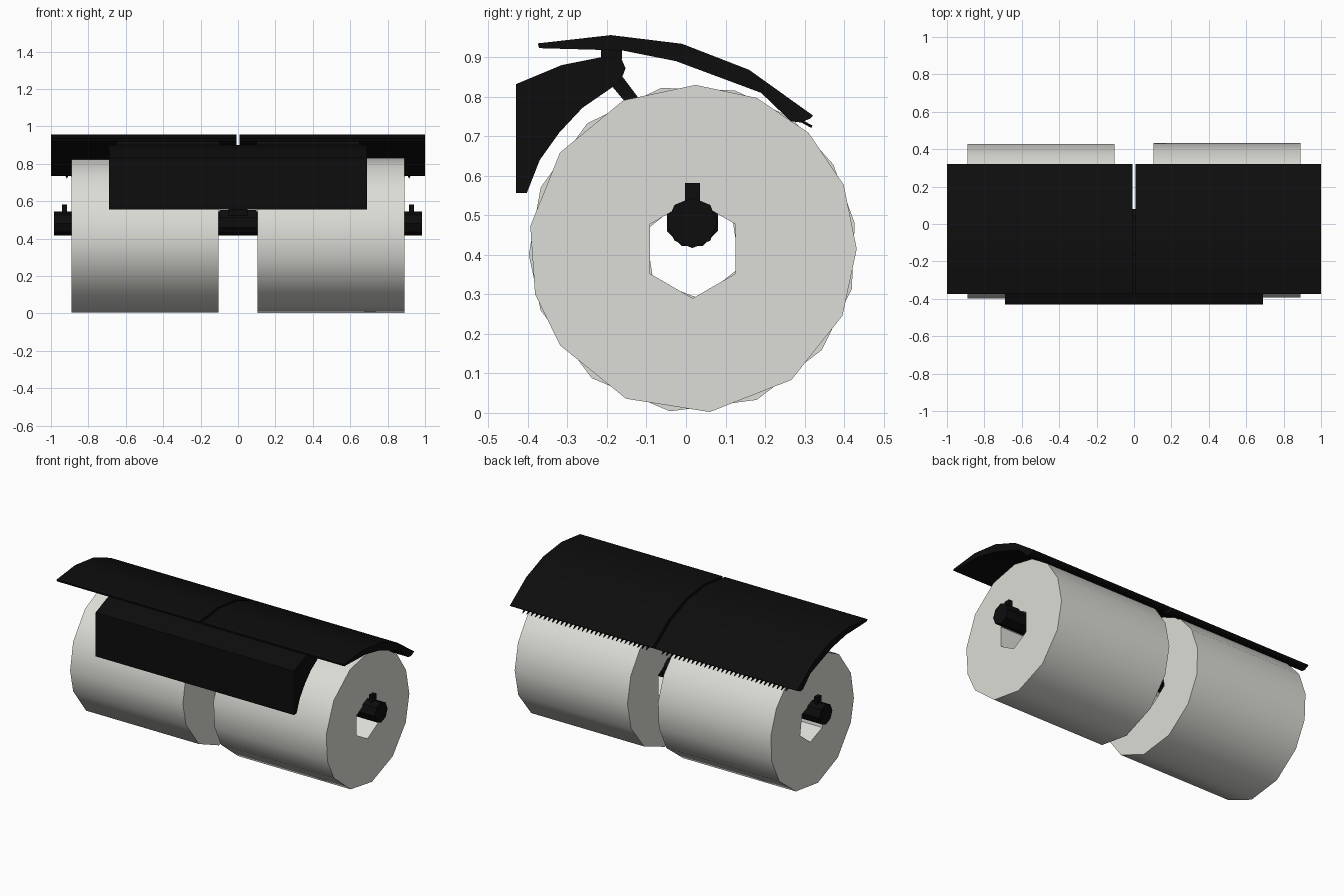
import bpy, bmesh
from math import cos, sin, pi, radians
from mathutils import Vector

cube = bpy.data.objects.get("Cube")
if cube:
    bpy.data.objects.remove(cube, do_unlink=True)


def material(name, rgb):
    m = bpy.data.materials.new(name)
    m.use_nodes = True
    m.diffuse_color = (*rgb, 1)
    b = m.node_tree.nodes["Principled BSDF"]
    b.inputs["Base Color"].default_value = (*rgb, 1)
    b.inputs["Roughness"].default_value = 0.6
    return m


PAPER = material("paper white", (0.72, 0.72, 0.68))
BLACK = material("black plastic", (0.004, 0.004, 0.004))


def finish(name, bm, mat, smooth=None):
    bmesh.ops.recalc_face_normals(bm, faces=bm.faces)
    mesh = bpy.data.meshes.new(name)
    bm.to_mesh(mesh)
    bm.free()
    mesh.materials.append(mat)
    ob = bpy.data.objects.new(name, mesh)
    bpy.context.collection.objects.link(ob)
    if smooth:
        bpy.ops.object.select_all(action="DESELECT")
        ob.select_set(True)
        bpy.context.view_layer.objects.active = ob
        bpy.ops.object.shade_smooth_by_angle(angle=radians(smooth))
    return ob


def prism(name, loops, x0, x1, mat, smooth=None):
    """Extrude y-z outlines along x; later loops are holes."""
    bm = bmesh.new()
    ends = [[], []]
    for loop in loops:
        rings = [[bm.verts.new((x, y, z)) for y, z in loop] for x in (x0, x1)]
        n = len(loop)
        for i in range(n):
            j = (i + 1) % n
            bm.faces.new((rings[0][i], rings[0][j], rings[1][j], rings[1][i]))
        for k in (0, 1):
            ends[k] += [bm.edges.get((rings[k][i], rings[k][(i + 1) % n])) for i in range(n)]
    for k in (0, 1):
        bmesh.ops.triangle_fill(bm, edges=ends[k], use_beauty=True,
                                normal=Vector((1, 0, 0)))
    return finish(name, bm, mat, smooth)


def ngon(cy, cz, r, n, start):
    return [(cy + r * cos(start + 2 * pi * i / n), cz + r * sin(start + 2 * pi * i / n))
            for i in range(n)]


# Paper rolls: uneven fourteen-sided tubes with a six-sided core
CY, CZ, R = 0.017, 0.415, 0.415
corner_angles = [-84, -53, -24, 0, 23, 45, 67, 89, 115, 144, 172, 196, 216, 246]


def roll_outline(turn):
    return [(CY + R * cos(radians(a + turn)), CZ + R * sin(radians(a + turn)))
            for a in corner_angles]


prism("left_roll", [roll_outline(0), ngon(CY, CZ, 0.125, 6, pi / 2)],
      0.105, 0.89, PAPER, 40)
prism("right_roll", [roll_outline(-14), ngon(CY, CZ, 0.128, 6, pi / 2 + 0.15)],
      -0.89, -0.105, PAPER, 40)

# Spindle carrying both rolls
prism("spindle", [ngon(0.016, 0.481, 0.064, 8, pi / 2)], -0.985, 0.985, BLACK)

# Wall bracket across the front
bracket = [(-0.43, 0.556), (-0.43, 0.832), (-0.315, 0.88), (-0.215, 0.9),
           (-0.165, 0.9), (-0.153, 0.872), (-0.165, 0.84), (-0.185, 0.825),
           (-0.262, 0.772), (-0.32, 0.71), (-0.37, 0.64), (-0.403, 0.556)]
prism("bracket", [bracket], -0.69, 0.69, BLACK)

# Arm between the rolls from bracket to spindle
arm = [(-0.19, 0.83), (-0.16, 0.85), (-0.1, 0.77), (0.04, 0.53),
       (0.04, 0.44), (-0.03, 0.44), (-0.04, 0.55), (-0.14, 0.77)]
prism("centre_arm", [arm], -0.05, 0.05, BLACK)
prism("centre_hub", [ngon(0.016, 0.487, 0.07, 8, pi / 8)], -0.1, 0.1, BLACK)

lid = [(-0.375, 0.935), (-0.19, 0.956), (-0.01, 0.934), (0.16, 0.868),
       (0.322, 0.752), (0.315, 0.745), (0.29, 0.735), (0.265, 0.738),
       (0.19, 0.81), (-0.025, 0.89), (-0.16, 0.917), (-0.372, 0.923)]
hinge = [(-0.215, 0.895), (-0.215, 0.925), (-0.162, 0.925), (-0.162, 0.895)]
tab = [(-0.003, 0.52), (-0.003, 0.582), (0.035, 0.582), (0.035, 0.52)]

for side, s in (("left", 1), ("right", -1)):
    # Curved lid, its hinge and the stop tabs on the spindle end
    prism(side + "_lid", [lid], 0.008 * s, s, BLACK, 25)
    prism(side + "_hinge", [hinge], 0.1 * s, 0.65 * s, BLACK)
    prism(side + "_tab", [tab], 0.915 * s, 0.94 * s, BLACK)

    # Serrated cutting strip on the back edge of the lid
    bm = bmesh.new()
    teeth, x0, x1 = 30, 0.04, 0.93
    step = (x1 - x0) / teeth
    for i in range(teeth):
        a = x0 + i * step
        pts = [(a, 0.27, 0.755), (a + step, 0.27, 0.755), (a + step / 2, 0.32, 0.727)]
        low, high = [[bm.verts.new((s * x, y - d / 2, z - d)) for x, y, z in pts]
                     for d in (0.006, 0)]
        bm.faces.new(low)
        bm.faces.new(high)
        for k in range(3):
            m = (k + 1) % 3
            bm.faces.new((low[k], low[m], high[m], high[k]))
    finish(side + "_cutting_teeth", bm, BLACK)
